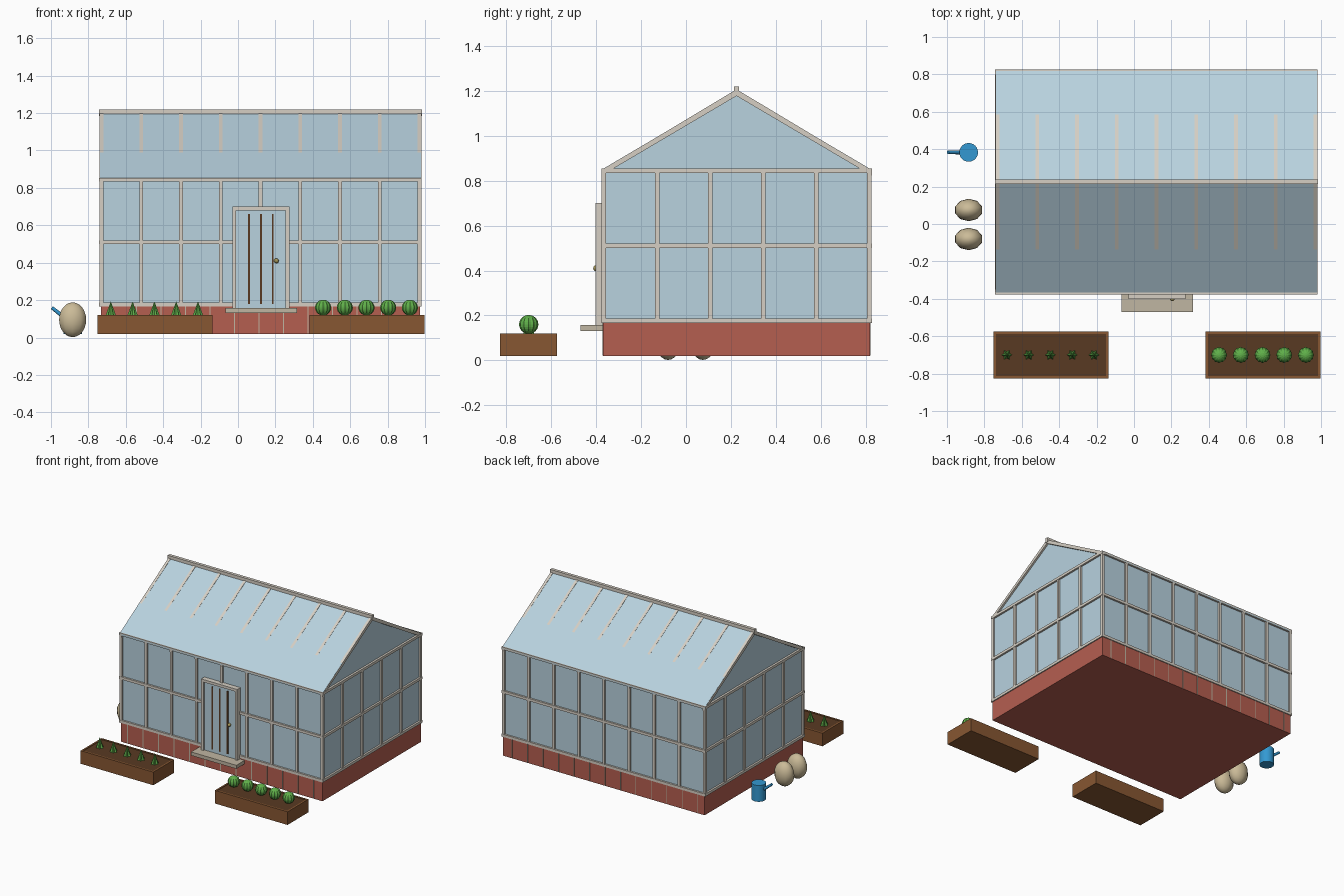
import bpy, bmesh, math
from mathutils import Vector

if "Cube" in bpy.data.objects:
    bpy.data.objects.remove(bpy.data.objects["Cube"])


def mat(name, hexcol):
    m = bpy.data.materials.new(name)
    c = [int(hexcol[i:i + 2], 16) / 255 for i in (0, 2, 4)]
    c = [v / 12.92 if v <= 0.04045 else ((v + 0.055) / 1.055) ** 2.4 for v in c]
    m.diffuse_color = (*c, 1)
    m.use_nodes = True
    m.node_tree.nodes["Principled BSDF"].inputs["Base Color"].default_value = m.diffuse_color
    return m


BRICK = mat("brick red", "B55E50")
FRAME = mat("pale frame", "D6CFC4")
GLASS = mat("glass blue", "B8D2DF")
STONE = mat("stone beige", "C0B6A2")
WOOD = mat("planter wood", "875732")
DARK = mat("dark brown", "593A22")
GREEN = mat("leaf green", "60B04A")
SACK = mat("sack tan", "CBBB98")
BLUE = mat("can blue", "3399D2")
BRASS = mat("brass", "A89858")


def finish(name, bm, material, smooth=False):
    bmesh.ops.recalc_face_normals(bm, faces=bm.faces)
    me = bpy.data.meshes.new(name)
    bm.to_mesh(me)
    bm.free()
    me.materials.append(material)
    for p in me.polygons:
        p.use_smooth = smooth
    ob = bpy.data.objects.new(name, me)
    bpy.context.collection.objects.link(ob)
    return ob


def add_box(bm, x0, x1, y0, y1, z0, z1):
    vs = bmesh.ops.create_cube(bm, size=1)["verts"]
    for v in vs:
        v.co = Vector((x1 if v.co.x > 0 else x0, y1 if v.co.y > 0 else y0,
                       z1 if v.co.z > 0 else z0))


def boxes(name, material, *dims):
    bm = bmesh.new()
    for d in dims:
        add_box(bm, *d)
    return finish(name, bm, material)


def prisms(name, material, profiles, spans):
    """Extrude (y, z) profiles along x over each span."""
    bm = bmesh.new()
    for x0, x1 in spans:
        for prof in profiles:
            f = bm.faces.new([bm.verts.new((x0, y, z)) for y, z in prof])
            ext = bmesh.ops.extrude_face_region(bm, geom=[f])["geom"]
            for v in ext:
                if isinstance(v, bmesh.types.BMVert):
                    v.co.x = x1
    return finish(name, bm, material)


def ball(name, material, centre, radii, seg, rings, ripple=0.0):
    bm = bmesh.new()
    bmesh.ops.create_uvsphere(bm, u_segments=seg, v_segments=rings, radius=1)
    for v in bm.verts:
        k = round(math.atan2(v.co.y, v.co.x) / (2 * math.pi / seg))
        s = 1 - ripple * (k % 2)
        v.co = Vector((v.co.x * s * radii[0], v.co.y * s * radii[1], v.co.z * radii[2])) + Vector(centre)
    return finish(name, bm, material, ripple == 0)


# Main dimensions
X0, X1, Y0, Y1 = -0.73, 0.97, -0.365, 0.815
YC = (Y0 + Y1) / 2
W = 0.01
post_x = [X0 + (X1 - X0) * i / 8 for i in range(9)]
post_y = [Y0 + (Y1 - Y0) * i / 5 for i in range(6)]

# Brick base with mortar joints on front and back
boxes("brick_base", BRICK, (X0 - 0.002, X1 + 0.004, Y0 - 0.005, Y1 + 0.005, 0.02, 0.172))
joints = []
for k in range(-6, 7):
    x = 0.112 + 0.131 * k
    for y in (Y0 - 0.005, Y1 + 0.005):
        joints.append((x - 0.003, x + 0.003, y - 0.002, y + 0.002, 0.021, 0.17))
boxes("mortar_joints", STONE, *joints)

# Glass walls
boxes("glass_walls", GLASS, (X0 + 0.002, X1 - 0.002, Y0 + 0.002, Y1 - 0.002, 0.17, 0.845))

# Posts and rails
posts = [(x - W, x + W, y - W, y + W, 0.17, 0.85) for x in post_x for y in (Y0, Y1)]
posts += [(x - W, x + W, y - W, y + W, 0.17, 0.85) for x in (X0, X1) for y in post_y[1:-1]]
boxes("wall_posts", FRAME, *posts)
R = 0.012
rails = []
for z in (0.177, 0.51, 0.844):
    for y in (Y0, Y1):
        rails.append((X0 - R, X1 + R, y - R, y + R, z - 0.01, z + 0.01))
    for x in (X0, X1):
        rails.append((x - R, x + R, Y0 - R, Y1 + R, z - 0.01, z + 0.01))
boxes("wall_rails", FRAME, *rails)

# Roof glass, gables, rafters and ridge
EAVE, RIDGE, HALF = 0.848, 1.203, 0.602


def slope(side, top_e, top_r, depth):
    e, r = YC + side * HALF, YC
    return [(e, EAVE + top_e), (r, RIDGE + top_r), (r, RIDGE - depth), (e, EAVE - depth)]


prisms("roof_glass", GLASS, [slope(s, 0, 0, 0.012) for s in (-1, 1)], [(X0 - 0.008, X1 + 0.009)])
prisms("gable_glass", GLASS, [[(Y0, 0.845), (Y1, 0.845), (YC, RIDGE - 0.01)]],
       [(X0 + 0.004, X0 + 0.012), (X1 - 0.012, X1 - 0.004)])
prisms("rafters", FRAME, [slope(s, -0.0022, 0.0033, 0.026) for s in (-1, 1)],
       [(x - W, x + W) for x in post_x])
boxes("ridge_beam", FRAME, (X0 - 0.014, X1 + 0.014, YC - 0.012, YC + 0.012, 1.185, 1.22))

# Door
boxes("door_frame", FRAME, (-0.03, -0.01, -0.402, -0.36, 0.155, 0.70),
      (0.255, 0.275, -0.402, -0.36, 0.155, 0.70), (-0.01, 0.255, -0.402, -0.36, 0.68, 0.70))
boxes("door_panel", GLASS, (-0.01, 0.255, -0.39, -0.36, 0.155, 0.68))
boxes("door_slats", DARK, *[(x - 0.005, x + 0.005, -0.395, -0.385, 0.18, 0.66)
                            for x in (0.058, 0.122, 0.186)])
ball("door_knob", BRASS, (0.205, -0.4, 0.41), (0.013, 0.013, 0.013), 12, 8)
boxes("door_step", STONE, (-0.068, 0.315, -0.47, -0.36, 0.13, 0.157))

# Planters with soil
PY0, PY1, T = -0.827, -0.575, 0.013
for side, x0, x1 in (("left", -0.752, -0.137), ("right", 0.383, 0.998)):
    boxes(side + "_planter", WOOD, (x0, x1, PY0, PY0 + T, 0.02, 0.12), (x0, x1, PY1 - T, PY1, 0.02, 0.12),
          (x0, x0 + T, PY0 + T, PY1 - T, 0.02, 0.12), (x1 - T, x1, PY0 + T, PY1 - T, 0.02, 0.12),
          (x0 + T, x1 - T, PY0 + T, PY1 - T, 0.02, 0.04))
    boxes(side + "_soil", DARK, (x0 + T, x1 - T, PY0 + T, PY1 - T, 0.04, 0.116))

# Pointed seedlings and round bushes
for i in range(5):
    cx, cy = -0.68 + 0.1165 * i, -0.7
    bm = bmesh.new()
    tip = bm.verts.new((cx, cy, 0.193))
    ring = []
    for k in range(12):
        r = 0.03 if k % 2 == 0 else 0.018
        a = math.pi * k / 6
        ring.append(bm.verts.new((cx + r * math.cos(a), cy + r * math.sin(a), 0.112)))
    bm.faces.new(ring)
    for k in range(12):
        bm.faces.new((ring[k], ring[(k + 1) % 12], tip))
    finish(f"seedling_{i + 1}", bm, GREEN)
    ball(f"bush_{i + 1}", GREEN, (0.455 + 0.116 * i, -0.7, 0.16), (0.043, 0.043, 0.042), 24, 12, 0.08)

# Sacks
for i, y in enumerate((0.075, -0.08)):
    ball(f"sack_{i + 1}", SACK, (-0.884, y, 0.095), (0.076, 0.06, 0.093), 10, 12)


# Watering can
def rod(name, a, b, r0, r1, seg):
    a, b = Vector(a), Vector(b)
    bm = bmesh.new()
    bmesh.ops.create_cone(bm, cap_ends=True, segments=seg, radius1=r0, radius2=r1, depth=(b - a).length)
    rot = (b - a).to_track_quat("Z", "Y")
    for v in bm.verts:
        v.co = rot @ v.co + (a + b) / 2
    ob = finish(name, bm, BLUE)
    for p in ob.data.polygons:
        p.use_smooth = len(p.vertices) == 4
    for e in ob.data.edges:
        va, vb = (ob.data.vertices[i].index for i in e.vertices)
        e.use_edge_sharp = va % 2 == vb % 2


rod("can_body", (-0.884, 0.383, 0.02), (-0.884, 0.383, 0.145), 0.05, 0.05, 24)
rod("can_spout", (-0.92, 0.383, 0.1), (-0.995, 0.383, 0.16), 0.011, 0.009, 12)
